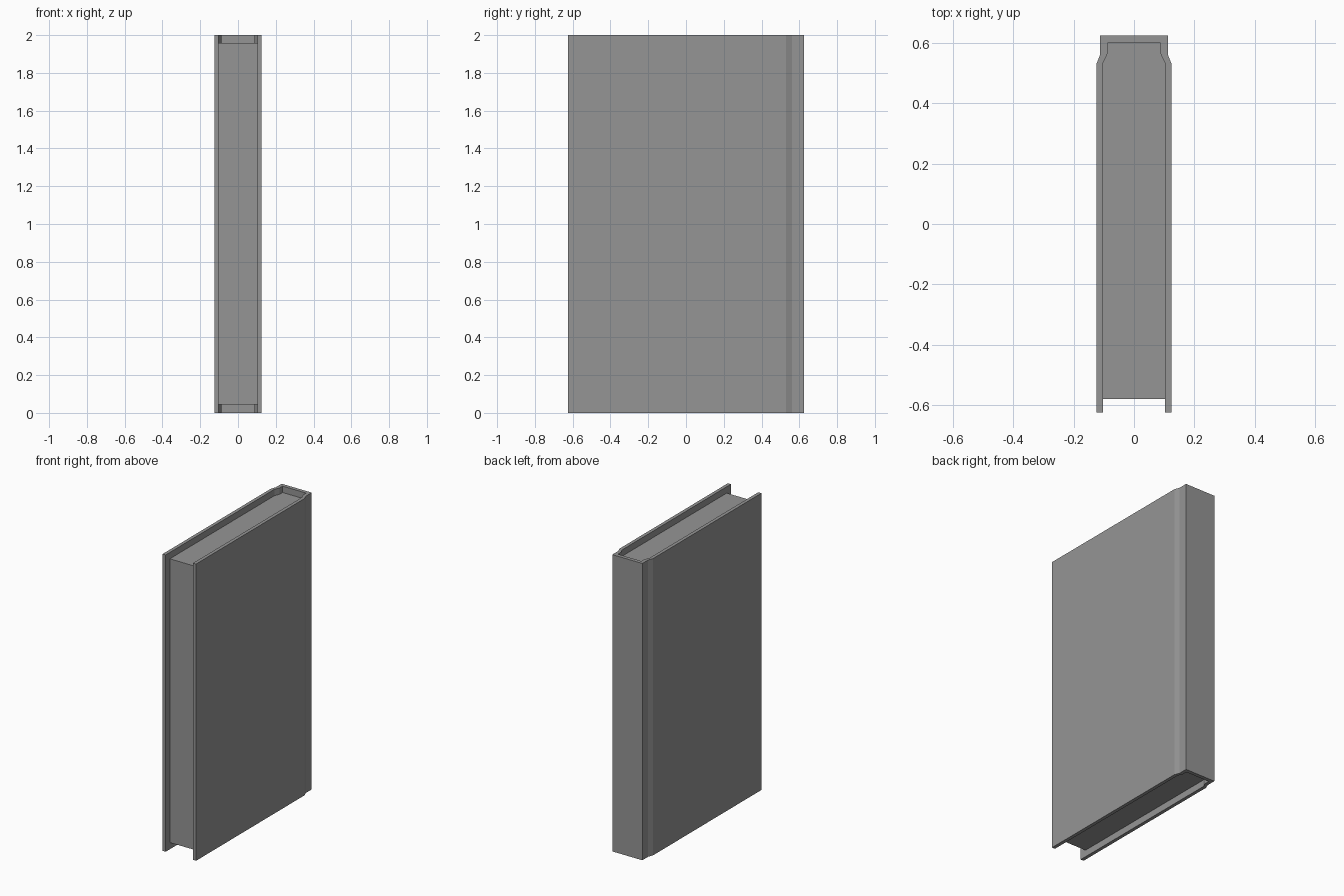
import bpy
import bmesh

cube = bpy.data.objects.get("Cube")
if cube:
    bpy.data.objects.remove(cube, do_unlink=True)

# Single grey for cover and pages
grey = bpy.data.materials.new("plain_grey")
grey.use_nodes = True
colour = (0.3, 0.3, 0.3, 1)
grey.diffuse_color = colour
grey.node_tree.nodes["Principled BSDF"].inputs["Base Color"].default_value = colour


def mirrored(half):
    """Close a +x half profile with its mirror image."""
    return half + [(-x, y) for x, y in reversed(half)]


def extrude_profile(name, outline, bottom, top):
    """Extrude a flat xy outline upwards into a solid."""
    bm = bmesh.new()
    face = bm.faces.new([bm.verts.new((x, y, bottom)) for x, y in outline])
    result = bmesh.ops.extrude_face_region(bm, geom=[face])
    raised = [v for v in result["geom"] if isinstance(v, bmesh.types.BMVert)]
    bmesh.ops.translate(bm, verts=raised, vec=(0, 0, top - bottom))
    bmesh.ops.recalc_face_normals(bm, faces=bm.faces)
    mesh = bpy.data.meshes.new(name)
    bm.to_mesh(mesh)
    bm.free()
    mesh.materials.append(grey)
    obj = bpy.data.objects.new(name, mesh)
    bpy.context.collection.objects.link(obj)
    return obj


# Hard cover: two boards, hinge grooves and a square spine in one U profile
outer = [(0.125, -0.625), (0.125, 0.53), (0.112, 0.562), (0.112, 0.625)]
inner = [(0.102, -0.625), (0.102, 0.535), (0.088, 0.565), (0.088, 0.6)]
left_wall = [(-x, y) for x, y in reversed(outer)]
inside = [(-x, y) for x, y in inner] + inner[::-1]
extrude_profile("book_cover", outer + left_wall + inside, 0, 2)

# Page block: fills the cover, set back from its open edges
pages = [(0.102, -0.58)] + inner[1:]
extrude_profile("page_block", mirrored(pages), 0.045, 1.957)
